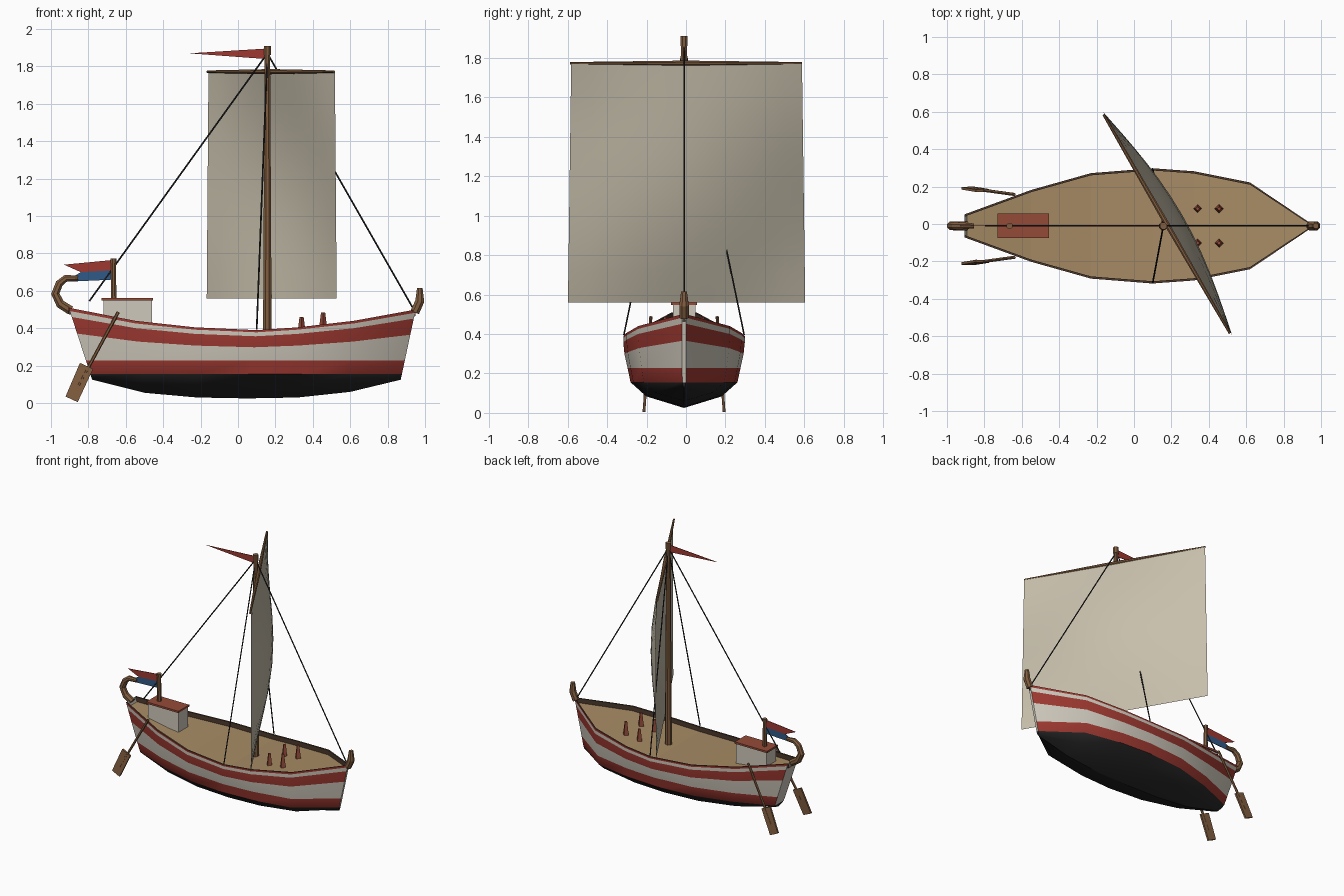
import bpy, math
from mathutils import Vector

if "Cube" in bpy.data.objects:
    bpy.data.objects.remove(bpy.data.objects["Cube"])

CY = -0.01  # hull centre line


def material(name, rgb):
    m = bpy.data.materials.new(name)
    m.diffuse_color = (*rgb, 1)
    m.use_nodes = True
    m.node_tree.nodes["Principled BSDF"].inputs["Base Color"].default_value = m.diffuse_color
    return m


RED = material("red_paint", (0.34, 0.04, 0.03))
WHITE = material("white_paint", (0.62, 0.58, 0.50))
BLACK = material("black_tar", (0.02, 0.02, 0.02))
WOOD = material("wood", (0.22, 0.11, 0.05))
DARK = material("dark_wood", (0.07, 0.04, 0.025))
DECK = material("deck_wood", (0.39, 0.26, 0.13))
ROOF = material("roof_red", (0.30, 0.07, 0.04))
BLUE = material("blue_cloth", (0.03, 0.10, 0.24))
CLOTH = material("sail_cloth", (0.57, 0.52, 0.41))


def make(name, verts, faces, mats, idx=None):
    me = bpy.data.meshes.new(name)
    me.from_pydata(verts, [], faces)
    for m in mats:
        me.materials.append(m)
    if idx:
        me.polygons.foreach_set("material_index", idx)
    me.validate()
    ob = bpy.data.objects.new(name, me)
    bpy.context.collection.objects.link(ob)
    return ob


def smooth(ob, deg=35):
    bpy.ops.object.select_all(action='DESELECT')
    ob.select_set(True)
    bpy.context.view_layer.objects.active = ob
    bpy.ops.object.shade_smooth_by_angle(angle=math.radians(deg))


def tube(name, pts, radii, mat, sides=8, spin=0.0):
    """Capped tube through points, one radius per point."""
    pts = [Vector(p) for p in pts]
    n, verts, faces = len(pts), [], []
    for i, p in enumerate(pts):
        d = (pts[min(i + 1, n - 1)] - pts[max(i - 1, 0)]).normalized()
        u = Vector((0, 1, 0)) if abs(d.y) < 0.8 else Vector((0, 0, 1))
        u = (u - d * u.dot(d)).normalized()
        v = d.cross(u)
        for k in range(sides):
            a = 2 * math.pi * (k + 0.5) / sides + spin
            verts.append(p + (u * math.cos(a) + v * math.sin(a)) * radii[i])
    for i in range(n - 1):
        for k in range(sides):
            a, b = i * sides + k, i * sides + (k + 1) % sides
            faces.append((a, b, b + sides, a + sides))
    faces += [tuple(range(sides))[::-1], tuple(range((n - 1) * sides, n * sides))]
    return make(name, verts, faces, [mat])


def prism(name, outline, y0, y1, mat):
    """x-z outline extruded in y."""
    n = len(outline)
    verts = [(x, y, z) for y in (y0, y1) for x, z in outline]
    faces = [tuple(range(n)), tuple(range(n, 2 * n))[::-1]]
    faces += [(i + n, (i + 1) % n + n, (i + 1) % n, i) for i in range(n)]
    return make(name, verts, faces, [mat])


def box(name, x0, x1, y0, y1, z0, z1, mat):
    return prism(name, [(x0, z0), (x1, z0), (x1, z1), (x0, z1)], y0, y1, mat)


# Hull stations: x at rail, x at keel, rail z, keel z, half width
stations = [(-.905, -.78, .51, .125, .062), (-.55, -.50, .44, .055, .192),
            (-.23, -.22, .405, .03, .282), (.10, .05, .39, .025, .308),
            (.32, .32, .405, .03, .292), (.62, .60, .44, .06, .232),
            (.95, .87, .50, .125, .010)]
widths = [0, .62, .88, .93, .98, 1, 1, 1]
strip_mat = [2, 2, 0, 1, 0, 1, 0]
NL = len(widths)


def levels(zt, zk):
    w = .155
    return [zk, zk + (w - zk) * .45, w, .228] + [w + (zt - w) * t for t in (.61, .86, .95, 1)]


# Hull skin with painted bands, plus transom and stem faces
verts, faces, idx = [], [], []
for side in (-1, 1):
    for xt, xk, zt, zk, hw in stations:
        for z, f in zip(levels(zt, zk), widths):
            x = xk + (xt - xk) * (z - zk) / (zt - zk)
            verts.append((x, CY + side * hw * f, z))
ns = len(stations)
vid = lambda s, i, j: (s * ns + i) * NL + j
for j in range(NL - 1):
    for i in range(ns - 1):
        for s in (0, 1):
            q = (vid(s, i, j), vid(s, i + 1, j), vid(s, i + 1, j + 1), vid(s, i, j + 1))
            faces.append(q if s == 0 else q[::-1])
            idx.append(strip_mat[j])
    for i in (0, ns - 1):
        q = (vid(0, i, j), vid(1, i, j), vid(1, i, j + 1), vid(0, i, j + 1))
        faces.append(q if i else q[::-1])
        idx.append(1 if j > 1 else 2)
smooth(make("hull", verts, faces, [RED, WHITE, BLACK], idx))

# Rail cap with inner bulwark, and the deck inside it
for side, label in ((-1, "near"), (1, "far")):
    v, f = [], []
    for xt, xk, zt, zk, hw in stations:
        inner = max(hw - .012, .002)
        v += [(xt, CY + side * hw, zt), (xt, CY + side * inner, zt), (xt, CY + side * inner, zt - .035)]
    for i in range(ns - 1):
        for k in (0, 1):
            a = i * 3 + k
            q = (a, a + 3, a + 4, a + 1)
            f.append(q if side < 0 else q[::-1])
    make("bulwark_" + label, v, f, [DARK])
v = [(s[0], CY + d * max(s[4] - .012, .002), s[2] - .035) for s in stations for d in (-1, 1)]
make("deck", v, [(2 * i, 2 * i + 2, 2 * i + 3, 2 * i + 1) for i in range(ns - 1)], [DECK])

# Curled stern post and bow post
tube("stern_curl", [(-.895, CY, .495), (-.95, CY, .53), (-.977, CY, .585), (-.955, CY, .64),
                    (-.92, CY, .668), (-.855, CY, .668)], [.026, .026, .024, .022, .02, .014], WOOD)
tube("bow_post", [(.945, CY, .485), (.972, CY, .545), (.972, CY, .615)], [.026, .026, .016], WOOD)

# Mast and yard
tube("mast", [(.157, CY, .355), (.157, CY, 1.87)], [.025, .016], WOOD)
tube("mast_cap", [(.157, CY, 1.86), (.157, CY, 1.91)], [.02, .02], WOOD)
A, B = Vector((-.163, .585, 1.772)), Vector((.513, -.585, 1.772))
tube("yard", [A, (A + B) / 2, B], [.007, .015, .007], WOOD)

# Square sail, bellied forward
U, V = 12, 8
out = Vector((.866, .5, 0))
verts = []
for j in range(V + 1):
    t = j / V
    for i in range(U + 1):
        s = i / U
        p = A.lerp(B, .5 + (s - .5) * (1 + .028 * t))
        p.z = 1.77 - 1.21 * t
        verts.append(p + out * (.006 + .09 * math.sin(math.pi * s) * math.sin(math.pi * t)))
faces = [(j * (U + 1) + i, j * (U + 1) + i + 1, (j + 1) * (U + 1) + i + 1, (j + 1) * (U + 1) + i)
         for j in range(V) for i in range(U)]
smooth(make("sail", verts, faces, [CLOTH]))

# Rigging lines
top = (.157, CY, 1.87)
for name, end in (("backstay", (-.795, CY, .545)), ("forestay", (.94, CY, .50)),
                  ("shroud_near", (.10, CY - .305, .395)), ("shroud_far", (.10, CY + .305, .395))):
    tube(name, [top, end], [.0045, .0045], BLACK, 6)

# Masthead pennant
prism("pennant", [(.145, 1.84), (.145, 1.895), (-.26, 1.87)], CY - .002, CY + .002, RED)

# Stern cabin, flagstaff and two-colour swallowtail flag
box("cabin", -.72, -.46, CY - .057, CY + .057, .39, .55, WHITE)
box("cabin_roof", -.73, -.455, CY - .066, CY + .066, .548, .562, ROOF)
tube("flagstaff", [(-.665, CY, .55), (-.665, CY, .755)], [.016, .014], WOOD)
tube("flagstaff_cap", [(-.665, CY, .75), (-.665, CY, .772)], [.018, .018], WOOD)
prism("flag_red", [(-.67, .765), (-.93, .74), (-.84, .70), (-.67, .71)], CY - .002, CY + .002, RED)
prism("flag_blue", [(-.67, .71), (-.84, .70), (-.93, .648), (-.67, .66)], CY - .002, CY + .002, BLUE)

# Deck pegs
for i, x in enumerate((.34, .455)):
    for j, dy in enumerate((-.092, .092)):
        z = .37 + .025 * i
        tube(f"peg_{i}{j}", [(x, CY + dy, z - .01), (x, CY + dy, z + .09)],
             [.024, .011], ROOF, 4, math.pi / 4)

# Steering oars: shaft plus flat blade
for side, label in ((-1, "near"), (1, "far")):
    y = lambda t: CY + side * (.168 + .03 * t)
    tube("oar_shaft_" + label, [(-.64, y(0), .487), (-.86, y(1), .08)], [.009, .009], WOOD, 6)
    o = prism("oar_blade_" + label, [(-.845, .215), (-.775, .182), (-.857, .005), (-.922, .035)],
              -.007, .007, WOOD)
    for vt in o.data.vertices:
        vt.co.y += y((.487 - vt.co.z) / .41)
